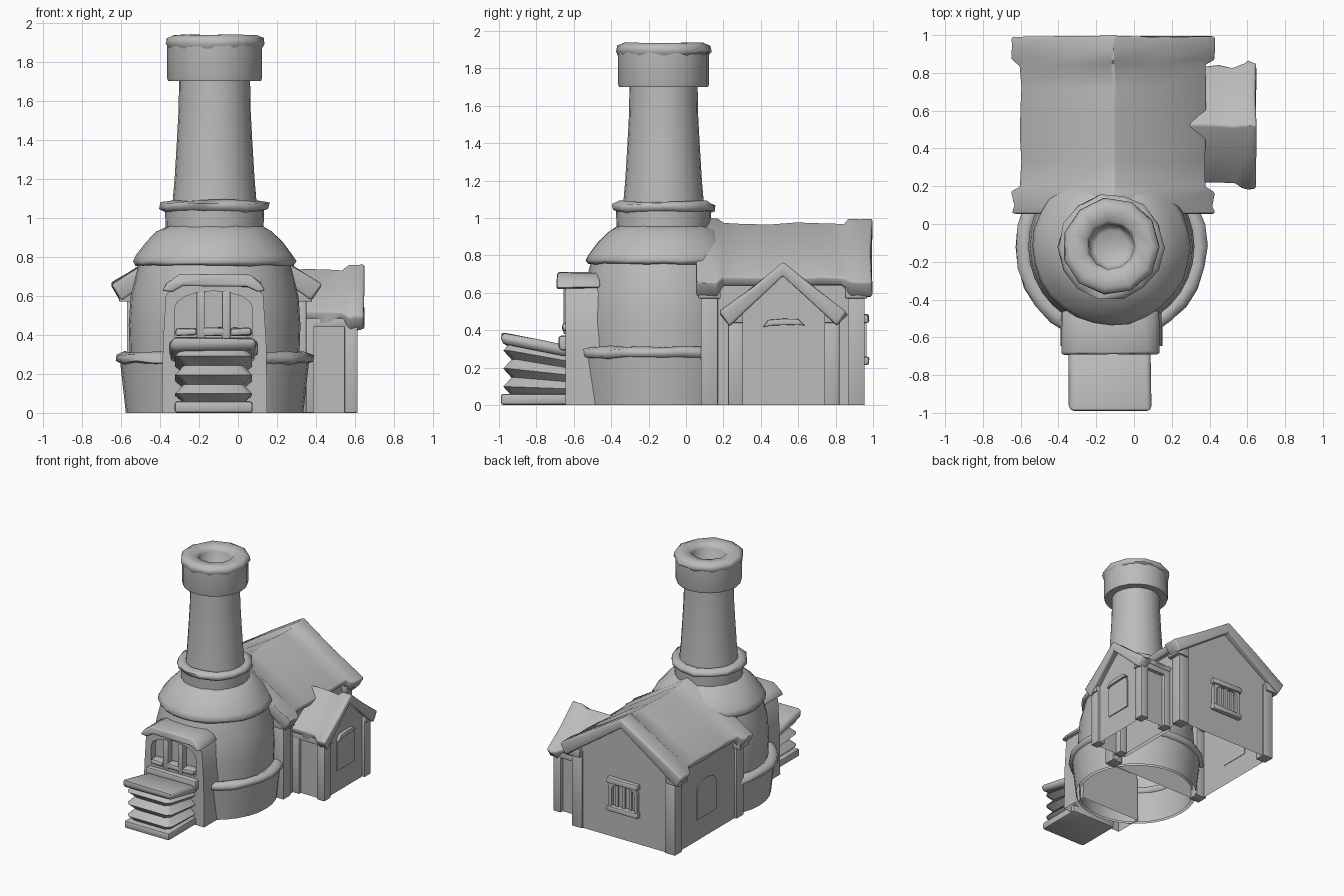
import bpy, bmesh, math, random
from mathutils import Vector

random.seed(4)
cube = bpy.data.objects.get("Cube")
if cube:
    bpy.data.objects.remove(cube, do_unlink=True)

stone = bpy.data.materials.new("plain_grey")
stone.use_nodes = True
grey = (0.5, 0.5, 0.5, 1)
stone.diffuse_color = grey
stone.node_tree.nodes["Principled BSDF"].inputs["Base Color"].default_value = grey

CX, CY = -0.12, -0.12        # kiln axis
RIDGE_X, RIDGE_Y = -0.11, 0.52  # ridge lines of house and annex


def finish(name, bm, bevel=0, jitter=0, open_bottom=False, angle=35):
    """Clean, round, roughen and link a part."""
    bmesh.ops.remove_doubles(bm, verts=bm.verts, dist=0.0005)
    bmesh.ops.recalc_face_normals(bm, faces=bm.faces)
    if open_bottom:
        low = [f for f in bm.faces if f.normal.z < -0.9 and f.calc_center_median().z < 0.01]
        bmesh.ops.delete(bm, geom=low, context='FACES')
    for v in bm.verts:
        v.co += Vector([random.uniform(-jitter, jitter) for _ in range(3)])
    if bevel:
        edges = [e for e in bm.edges if len(e.link_faces) == 2 and e.calc_face_angle(0) > 0.6]
        bmesh.ops.bevel(bm, geom=edges, offset=bevel, segments=2, profile=0.5,
                        affect='EDGES', clamp_overlap=True)
    mesh = bpy.data.meshes.new(name)
    bm.to_mesh(mesh)
    bm.free()
    mesh.materials.append(stone)
    for p in mesh.polygons:
        p.use_smooth = True
    mesh.set_sharp_from_angle(angle=math.radians(angle))
    ob = bpy.data.objects.new(name, mesh)
    bpy.context.collection.objects.link(ob)
    return ob


def place(axis, u, v, w):
    return Vector((u, w, v)) if axis == 'y' else Vector((w, u, v))


def prism(name, outlines, axis, lo, hi, **kw):
    """Outlines (later ones are holes) extruded along an axis."""
    bm = bmesh.new()
    for line in outlines:
        vs = [bm.verts.new(place(axis, u, v, lo)) for u, v in line]
        for a, b in zip(vs, vs[1:] + vs[:1]):
            bm.edges.new((a, b))
    if len(outlines) == 1:
        bm.faces.new(vs)
    else:
        bmesh.ops.triangle_fill(bm, edges=bm.edges[:], use_beauty=True)
    out = bmesh.ops.extrude_face_region(bm, geom=bm.faces[:] + bm.edges[:] + bm.verts[:])
    moved = [g for g in out["geom"] if isinstance(g, bmesh.types.BMVert)]
    bmesh.ops.translate(bm, verts=moved, vec=place(axis, 0, 0, hi - lo))
    return finish(name, bm, **kw)


def box(name, x0, x1, y0, y1, z0, z1, **kw):
    return prism(name, [[(x0, z0), (x1, z0), (x1, z1), (x0, z1)]], 'y', y0, y1, **kw)


def lathe(name, profile, steps=32, closed=False, **kw):
    """Profile of (radius, z) turned round the kiln axis."""
    bm = bmesh.new()
    rings = []
    for i in range(steps):
        a = 2 * math.pi * i / steps
        rings.append([bm.verts.new((CX + r * math.cos(a), CY + r * math.sin(a), z)) for r, z in profile])
    n = len(profile)
    for i in range(steps):
        p, q = rings[i], rings[(i + 1) % steps]
        for j in range(n if closed else n - 1):
            k = (j + 1) % n
            bm.faces.new((p[j], q[j], q[k], p[k]))
    return finish(name, bm, **kw)


def snow_ring(name, r_in, r_out, z0, z1, steps, jitter=0.007):
    m, h = (r_in + r_out) / 2, (z1 - z0) / 4
    return lathe(name, [(r_in, z0 + h), (m, z0), (r_out, z0 + h), (r_out, z1 - h), (m, z1), (r_in, z1 - h)],
                 steps, True, jitter=jitter, angle=80)


def arch(u0, u1, v0, v1, rise):
    """Rectangle with a curved top."""
    c, h = (u0 + u1) / 2, (u1 - u0) / 2
    top = [(c + h * math.cos(t * math.pi / 8), v1 - rise + rise * math.sin(t * math.pi / 8)) for t in range(9)]
    return [(u0, v0), (u1, v0)] + top


def roof(name, axis, mid, stations):
    """Gable roof lofted through (position, half width, eave z, ridge z, thickness)."""
    bm = bmesh.new()
    rows = []
    for w, h, e, r, t in stations:
        dr = r - t
        sec = [(-h, e), (-h / 2, (e + r) / 2), (0, r), (h / 2, (e + r) / 2), (h, e),
               (h - t * 0.6, e - t), (0, dr), (t * 0.6 - h, e - t)]
        rows.append([bm.verts.new(place(axis, mid + u, v, w)) for u, v in sec])
    for p, q in zip(rows, rows[1:]):
        for j in range(8):
            k = (j + 1) % 8
            bm.faces.new((p[j], p[k], q[k], q[j]))
    for p in (rows[0], rows[-1]):
        for quad in ((0, 1, 6, 7), (1, 2, 6), (2, 3, 6), (3, 4, 5, 6)):
            bm.faces.new([p[i] for i in quad])
    return finish(name, bm, bevel=0.012, jitter=0.006, angle=50)


# Kiln body, skirt and domed cap
lathe("kiln_body", [(0.43, 0), (0.435, 0.3), (0.44, 0.45), (0.43, 0.6), (0.40, 0.72), (0.385, 0.78)])
lathe("kiln_skirt", [(0.455, 0), (0.485, 0.27), (0.43, 0.29)])
snow_ring("skirt_snow", 0.42, 0.508, 0.245, 0.312, 28)
lathe("kiln_dome", [(0.37, 0.765), (0.405, 0.755), (0.418, 0.775), (0.40, 0.81), (0.35, 0.875),
                    (0.295, 0.93), (0.25, 0.955), (0.23, 0.96)], 28, jitter=0.004, angle=80)

# Chimney from neck to rim
lathe("chimney_neck", [(0.25, 0.93), (0.255, 1.05), (0.2, 1.06)], 24)
snow_ring("neck_snow", 0.19, 0.278, 1.025, 1.09, 14)
lathe("chimney_stack", [(0.218, 1.05), (0.205, 1.2), (0.193, 1.4), (0.185, 1.55), (0.182, 1.72)], 24)
lathe("chimney_cap", [(0.17, 1.7), (0.238, 1.7), (0.243, 1.715), (0.243, 1.9), (0.2, 1.91)], 20)
lathe("chimney_rim_snow", [(0.22, 1.875), (0.245, 1.87), (0.258, 1.89), (0.252, 1.92), (0.22, 1.937),
                           (0.14, 1.93), (0.12, 1.9), (0.115, 1.8), (0.09, 1.78), (0, 1.78)],
      11, jitter=0.004, angle=60)

# Furnace porch with arched barred opening
shell = [(-0.39, 0), (-0.385, 0.35), (-0.37, 0.6), (-0.31, 0.68), (0.07, 0.68), (0.13, 0.6), (0.145, 0.35), (0.15, 0)]
prism("porch", [shell, arch(-0.325, 0.075, 0.39, 0.625, 0.09)], 'y', -0.645, -0.42, open_bottom=True)
box("porch_recess", -0.35, 0.1, -0.59, -0.5, 0.35, 0.64)
for i, x in enumerate((-0.19, -0.06)):
    box("porch_bar_%d" % i, x - 0.022, x + 0.022, -0.655, -0.6, 0.38, 0.62, bevel=0.006)
for i, x in enumerate((-0.265, -0.125, 0.015)):
    box("sill_snow_%d" % i, x - 0.055, x + 0.055, -0.66, -0.58, 0.395, 0.435, bevel=0.014, jitter=0.005)
box("porch_ledge", -0.35, 0.1, -0.68, -0.62, 0.29, 0.37, bevel=0.018, jitter=0.005)
prism("porch_snow", [[(-0.385, 0.625), (-0.365, 0.665), (-0.30, 0.705), (-0.12, 0.712), (0.06, 0.705), (0.115, 0.665),
                      (0.14, 0.625), (0.10, 0.62), (0.04, 0.65), (-0.28, 0.65), (-0.34, 0.62)]],
      'y', -0.69, -0.46, bevel=0.012, jitter=0.005, angle=50)

# Bellows: base board, pleats and tilted top board
box("bellows_base", -0.325, 0.075, -0.99, -0.62, 0, 0.06, bevel=0.015)
bm = bmesh.new()
rows = []
LAYERS = 12
for i in range(LAYERS + 1):
    t = i / LAYERS
    s = 0.022 * math.cos(t * 6 * math.pi)
    front, back = 0.05 + 0.29 * t, 0.05 + 0.22 * t
    x0, x1, y0 = -0.30 + s, 0.05 - s, -0.955 + s
    rows.append([bm.verts.new(c) for c in ((x0, -0.62, back), (x0, y0 + 0.03, front), (x0 + 0.03, y0, front),
                                           (x1 - 0.03, y0, front), (x1, y0 + 0.03, front), (x1, -0.62, back))])
for p, q in zip(rows, rows[1:]):
    for j in range(6):
        k = (j + 1) % 6
        bm.faces.new((p[j], p[k], q[k], q[j]))
finish("bellows_pleats", bm, angle=50)
prism("bellows_top", [[(-0.985, 0.325), (-0.99, 0.39), (-0.8, 0.355), (-0.63, 0.315), (-0.63, 0.26)]],
      'x', -0.345, 0.09, bevel=0.025, jitter=0.005, angle=50)

# House: shell, corner posts, beam ends, roof
hx0, hx1 = RIDGE_X - 0.44, RIDGE_X + 0.44
prism("house_walls", [[(hx0, 0), (hx1, 0), (hx1, 0.64), (RIDGE_X, 0.93), (hx0, 0.64)]], 'y', 0.1, 0.94, open_bottom=True)
for side in (-1, 1):
    for y in (0.125, 0.91):
        x = RIDGE_X + side * 0.415
        box("house_post", x - 0.045, x + 0.045, y - 0.045, y + 0.045, 0, 0.62, bevel=0.004)
        x = RIDGE_X + side * 0.44
        box("beam_end", x - 0.06, x + 0.05, y - 0.06, y + 0.06, 0.57, 0.64, bevel=0.006)
edge = (0.54, 0.66, 1.0, 0.085)
field = (0.495, 0.685, 0.975, 0.05)
roof("house_roof", 'y', RIDGE_X, [(0.055, *edge), (0.10, *edge), (0.17, *edge), (0.20, *field)]
     + [(0.2 + 0.13 * i, *field) for i in range(1, 5)] + [(0.84, *field), (0.87, *edge), (0.93, *edge), (0.993, *edge)])

# Annex on the left side of the house
prism("annex_walls", [[(0.25, 0), (0.79, 0), (0.79, 0.47), (RIDGE_Y, 0.69), (0.25, 0.47)]], 'x', 0.3, 0.59, open_bottom=True)
for y in (0.265, 0.78):
    for x in (0.355, 0.58):
        box("annex_post", x - 0.033, x + 0.033, y - 0.04, y + 0.04, 0, 0.48, bevel=0.004)
    box("annex_beam", 0.33, 0.625, y - 0.04, y + 0.04, 0.44, 0.485, bevel=0.004)
rim = (0.335, 0.495, 0.765, 0.075)
inner = (0.31, 0.515, 0.74, 0.05)
roof("annex_roof", 'x', RIDGE_Y, [(0.24, *inner), (0.34, *inner), (0.45, *inner), (0.53, *inner),
                                  (0.57, *rim), (0.61, *rim), (0.645, *rim)])

# Arched shutters on annex gable and far house wall
prism("annex_shutter", [arch(0.415, 0.63, 0.17, 0.45, 0.05)], 'x', 0.588, 0.598)
prism("annex_shutter_snow", [[(0.41, 0.415), (0.44, 0.455), (0.52, 0.462), (0.6, 0.46), (0.635, 0.425),
                              (0.6, 0.43), (0.45, 0.425)]], 'x', 0.585, 0.615, bevel=0.005)
prism("house_shutter", [arch(0.41, 0.65, 0.17, 0.47, 0.06)], 'x', hx0 - 0.008, hx0 + 0.004)

# Barred window in the back gable
wx0, wx1 = RIDGE_X - 0.13, RIDGE_X + 0.13
prism("back_window_frame", [arch(wx0, wx1, 0.22, 0.47, 0.06), arch(wx0 + 0.03, wx1 - 0.03, 0.25, 0.44, 0.04)],
      'y', 0.935, 0.965)
for i in range(3):
    x = RIDGE_X + (i - 1) * 0.06
    box("back_window_bar_%d" % i, x - 0.012, x + 0.012, 0.935, 0.955, 0.24, 0.45)
for label, z in (("sill", 0.215), ("head", 0.44)):
    box("back_window_%s_snow" % label, wx0 - 0.01, wx1 + 0.01, 0.93, 0.978, z, z + 0.045, bevel=0.012, jitter=0.004)
